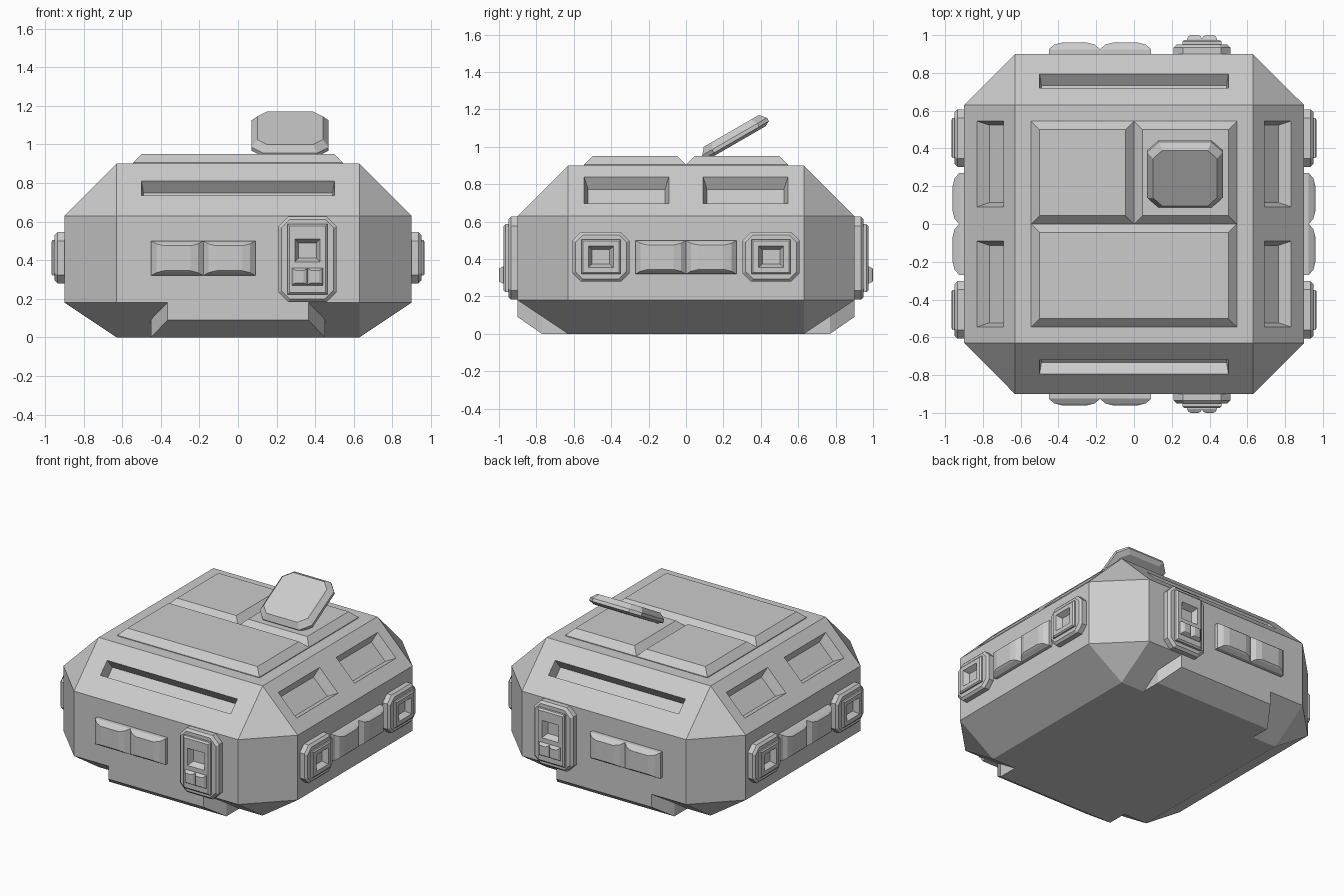
import bpy, bmesh, math
from mathutils import Matrix, Vector

if "Cube" in bpy.data.objects:
    bpy.data.objects.remove(bpy.data.objects["Cube"])


def finish(name, bm):
    mesh = bpy.data.meshes.new(name)
    bm.to_mesh(mesh)
    bm.free()
    ob = bpy.data.objects.new(name, mesh)
    bpy.context.collection.objects.link(ob)
    return ob


def hull(name, points):
    bm = bmesh.new()
    for p in points:
        bm.verts.new(p)
    bmesh.ops.convex_hull(bm, input=bm.verts)
    bmesh.ops.dissolve_limit(bm, angle_limit=0.01, verts=bm.verts, edges=bm.edges)
    bmesh.ops.recalc_face_normals(bm, faces=bm.faces)
    return finish(name, bm)


def frame(origin, u, v, w):
    """Local axes: u across, v up, w outward."""
    m = Matrix((u, v, w)).transposed().to_4x4()
    m.translation = Vector(origin)
    return m


def stack(name, mat, centre, layers):
    """Loft corner-cut rectangles: (half u, half v, corner cut, w[, v offset])."""
    bm = bmesh.new()
    rings = []
    for a, b, c, w, *off in layers:
        cu, cv = centre[0], centre[1] + (off[0] if off else 0)
        pts = [(a - c, -b), (a, c - b), (a, b - c), (a - c, b),
               (c - a, b), (-a, b - c), (-a, c - b), (c - a, -b)]
        rings.append([bm.verts.new(mat @ Vector((cu + x, cv + y, w))) for x, y in pts])
    bm.faces.new(rings[0][::-1])
    bm.faces.new(rings[-1])
    for r, s in zip(rings, rings[1:]):
        for i in range(8):
            j = (i + 1) % 8
            bm.faces.new((r[i], r[j], s[j], s[i]))
    bmesh.ops.remove_doubles(bm, verts=bm.verts, dist=1e-5)
    if mat.determinant() < 0:
        bmesh.ops.reverse_faces(bm, faces=bm.faces)
    return finish(name, bm)


# Main hull: chamfered block
A, B = 0.9, 0.63
pts = []
for sx in (-1, 1):
    for sy in (-1, 1):
        for z in (0.18, 0.63):
            pts += [(sx * A, sy * B, z), (sx * B, sy * A, z)]
        for z in (0, 0.9):
            pts.append((sx * B, sy * B, z))
body = hull("body", pts)

# Recessed slots in the sloping shoulders
h = math.sqrt(0.5)
cutters = []
for s in (-1, 1):
    m = frame((0, s * 0.765, 0.765), (1, 0, 0), (0, -s * h, h), (0, s * h, h))
    cutters.append(stack("slot_cutter", m, (0, 0.01),
                         [(0.49, 0.04, 0, -0.075), (0.5, 0.053, 0, 0), (0.5, 0.053, 0, 0.03)]))
    m = frame((s * 0.765, 0, 0.765), (0, 1, 0), (-s * h, 0, h), (s * h, 0, h))
    for y in (-0.318, 0.318):
        cutters.append(stack("vent_cutter", m, (y, 0.005),
                             [(0.205, 0.075, 0, -0.07), (0.227, 0.1, 0, 0), (0.227, 0.1, 0, 0.03)]))
bpy.context.view_layer.objects.active = body
for c in cutters:
    mod = body.modifiers.new("slot", 'BOOLEAN')
    mod.operation = 'DIFFERENCE'
    mod.solver = 'EXACT'
    mod.object = c
    bpy.ops.object.modifier_apply(modifier=mod.name)
    bpy.data.objects.remove(c)

# Lower skirts, front and back
for s, side in ((-1, "front"), (1, "back")):
    hull(side + "_skirt", [(t * x, s * y, z) for t in (-1, 1) for x, y, z in (
        (0.365, 0.9, 0.18), (0.365, 0.9, 0.09), (0.45, 0.77, 0),
        (0.45, 0.77, 0.0933), (0.45, 0.63, 0))])

# Raised roof panels
roof = Matrix.Identity(4)
for name, cx, cy, a in (("roof_panel_left", -0.2725, 0.2725, 0.2725),
                        ("roof_panel_right", 0.2725, 0.2725, 0.2725),
                        ("roof_panel_front", 0, -0.2725, 0.545)):
    stack(name, roof, (cx, cy), [(a, 0.2725, 0, 0.88), (a, 0.2725, 0, 0.905),
                                 (a - 0.045, 0.2275, 0, 0.95)])

# Tilted hatch lid
lid = Matrix.Translation((0.27, 0.26, 1.055)) @ Matrix.Rotation(math.radians(30), 4, 'X')
stack("hatch_lid", lid, (0, 0), [(0.17, 0.17, 0.05, -0.035), (0.2, 0.2, 0.06, -0.02),
                                 (0.2, 0.2, 0.06, 0), (0.17, 0.17, 0.05, 0.035)])


def lamp_pair(name, m, u, v, a, b, w0, w1):
    for k in (-1, 1):
        stack(name, m, (u + k * a, v), [(a, b, 0, w0 - 0.03), (a, b, 0, w0),
                                        (a * 0.8, b * 0.83, 0, w0 + 0.7 * (w1 - w0)),
                                        (a * 0.5, b * 0.72, 0, w1)])


# Front and back: lamps and control plate
for s, side in ((-1, "front"), (1, "back")):
    m = frame((0, s * 0.9, 0), (1, 0, 0), (0, 0, 1), (0, s, 0))
    lamp_pair(side + "_lamp", m, -0.18, 0.41, 0.135, 0.09, 0.025, 0.06)
    stack(side + "_control_plate", m, (0.36, 0.405),
          [(0.15, 0.222, 0.05, -0.02), (0.15, 0.222, 0.05, 0.035), (0.135, 0.207, 0.045, 0.05),
           (0.103, 0.182, 0, 0.05), (0.103, 0.182, 0, 0.065), (0.093, 0.172, 0, 0.075),
           (0.065, 0.06, 0, 0.075, 0.045), (0.047, 0.04, 0, 0.035, 0.045)])
    lamp_pair(side + "_control_lamp", m, 0.36, 0.315, 0.04, 0.045, 0.08, 0.1)

# Left and right: lamps with a framed port either side
for s, side in ((-1, "left"), (1, "right")):
    m = frame((s * 0.9, 0, 0), (0, 1, 0), (0, 0, 1), (s, 0, 0))
    lamp_pair(side + "_lamp", m, 0, 0.41, 0.135, 0.09, 0.025, 0.06)
    for y in (-0.455, 0.455):
        stack(side + "_port", m, (y, 0.412),
              [(0.152, 0.133, 0.045, -0.02), (0.152, 0.133, 0.045, 0.035),
               (0.137, 0.118, 0.04, 0.05), (0.105, 0.092, 0, 0.05), (0.105, 0.092, 0, 0.06),
               (0.097, 0.084, 0, 0.067), (0.067, 0.057, 0, 0.067), (0.047, 0.038, 0, 0.03)])
